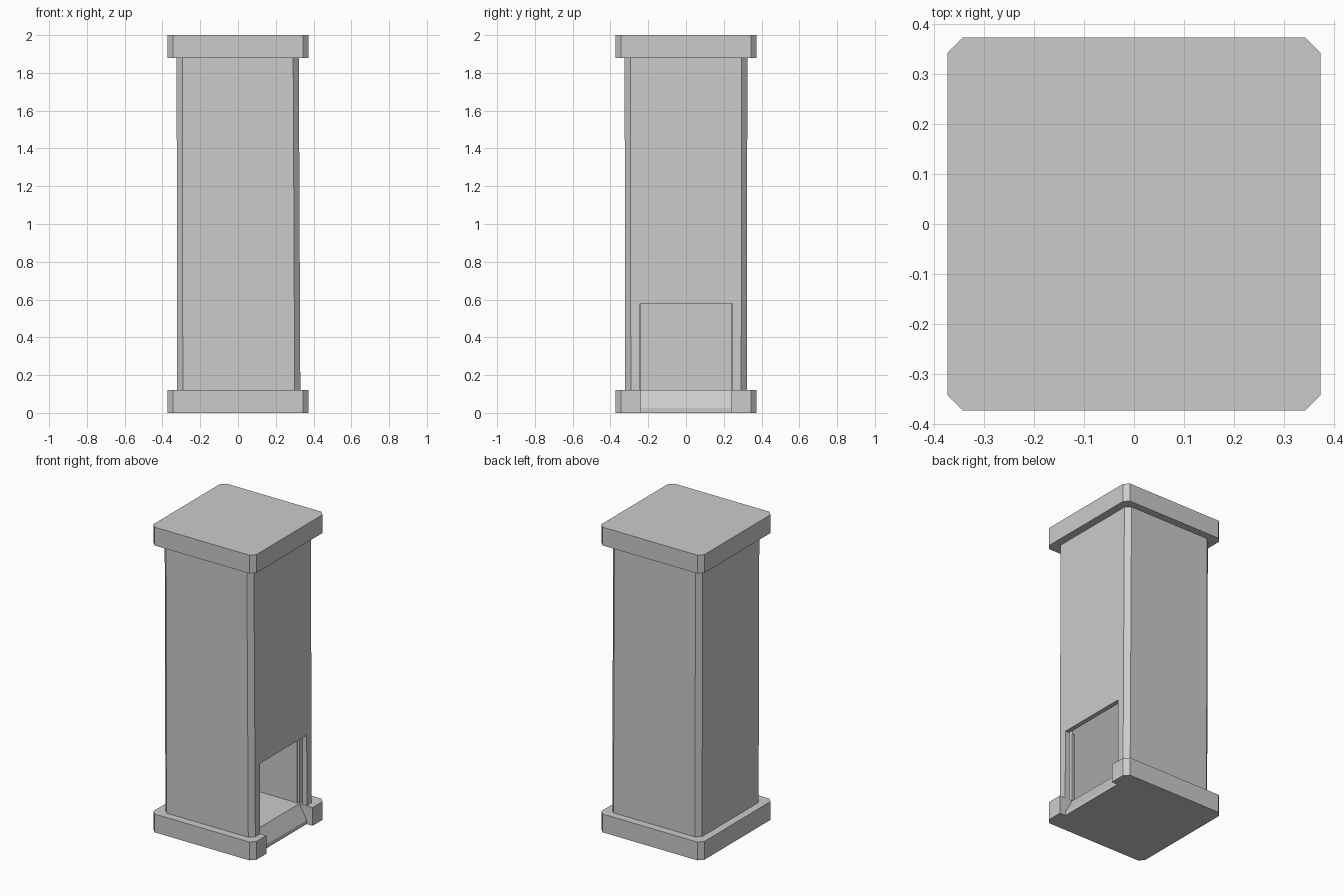
import bpy, bmesh

if "Cube" in bpy.data.objects:
    bpy.data.objects.remove(bpy.data.objects["Cube"])


def make_object(name, verts, faces):
    mesh = bpy.data.meshes.new(name)
    bm = bmesh.new()
    vs = [bm.verts.new(v) for v in verts]
    for f in faces:
        bm.faces.new([vs[i] for i in f])
    bmesh.ops.recalc_face_normals(bm, faces=bm.faces)
    bm.to_mesh(mesh)
    bm.free()
    obj = bpy.data.objects.new(name, mesh)
    bpy.context.collection.objects.link(obj)
    return obj


def loft(name, lower, upper):
    """Solid between two matching closed outlines."""
    n = len(lower)
    faces = [list(range(n)), list(range(n, 2 * n))]
    faces += [[i, (i + 1) % n, n + (i + 1) % n, n + i] for i in range(n)]
    return make_object(name, lower + upper, faces)


def octagon(x0, x1, y, z, c=0.03):
    """Square outline with chamfered corners."""
    return [(x0 + c, -y, z), (x1 - c, -y, z), (x1, -y + c, z), (x1, y - c, z),
            (x1 - c, y, z), (x0 + c, y, z), (x0, y - c, z), (x0, -y + c, z)]


def box(name, x0, x1, y, z0, z1):
    ring = [(x0, -y), (x1, -y), (x1, y), (x0, y)]
    return loft(name, [(a, b, z0) for a, b in ring], [(a, b, z1) for a, b in ring])


def cut(target, cutter):
    cutter.hide_render = True
    mod = target.modifiers.new("cut", 'BOOLEAN')
    mod.operation = 'DIFFERENCE'
    mod.solver = 'EXACT'
    mod.object = cutter
    bpy.context.view_layer.objects.active = target
    bpy.ops.object.modifier_apply(modifier=mod.name)
    bpy.data.objects.remove(cutter, do_unlink=True)


# Cap slab
R = 0.373
loft("top_cap", octagon(-R, R, R, 1.88), octagon(-R, R, R, 2.0))

# Base slab with a sloped sill cut into its right side
base = loft("base_slab", octagon(-R, R, R, 0.0), octagon(-R, R, R, 0.12))
sill = [(0.277, 0.12), (0.33, 0.025), (0.33, -0.1), (0.5, -0.1), (0.5, 0.2), (0.277, 0.2)]
cut(base, loft("sill_cutter", [(x, -0.24, z) for x, z in sill],
               [(x, 0.24, z) for x, z in sill]))

# Hollow column, very slightly tapered
column = loft("column", octagon(-0.322, 0.33, 0.322, 0.12),
              octagon(-0.325, 0.322, 0.325, 1.88))
cut(column, box("cavity_cutter", -0.24, 0.277, 0.24, 0.0, 1.95))
# Door slot behind the right wall
cut(column, box("slot_cutter", 0.276, 0.298, 0.28, 0.0, 1.95))
# Doorway through the right wall
cut(column, box("doorway_cutter", 0.26, 0.5, 0.243, 0.0, 0.58))
